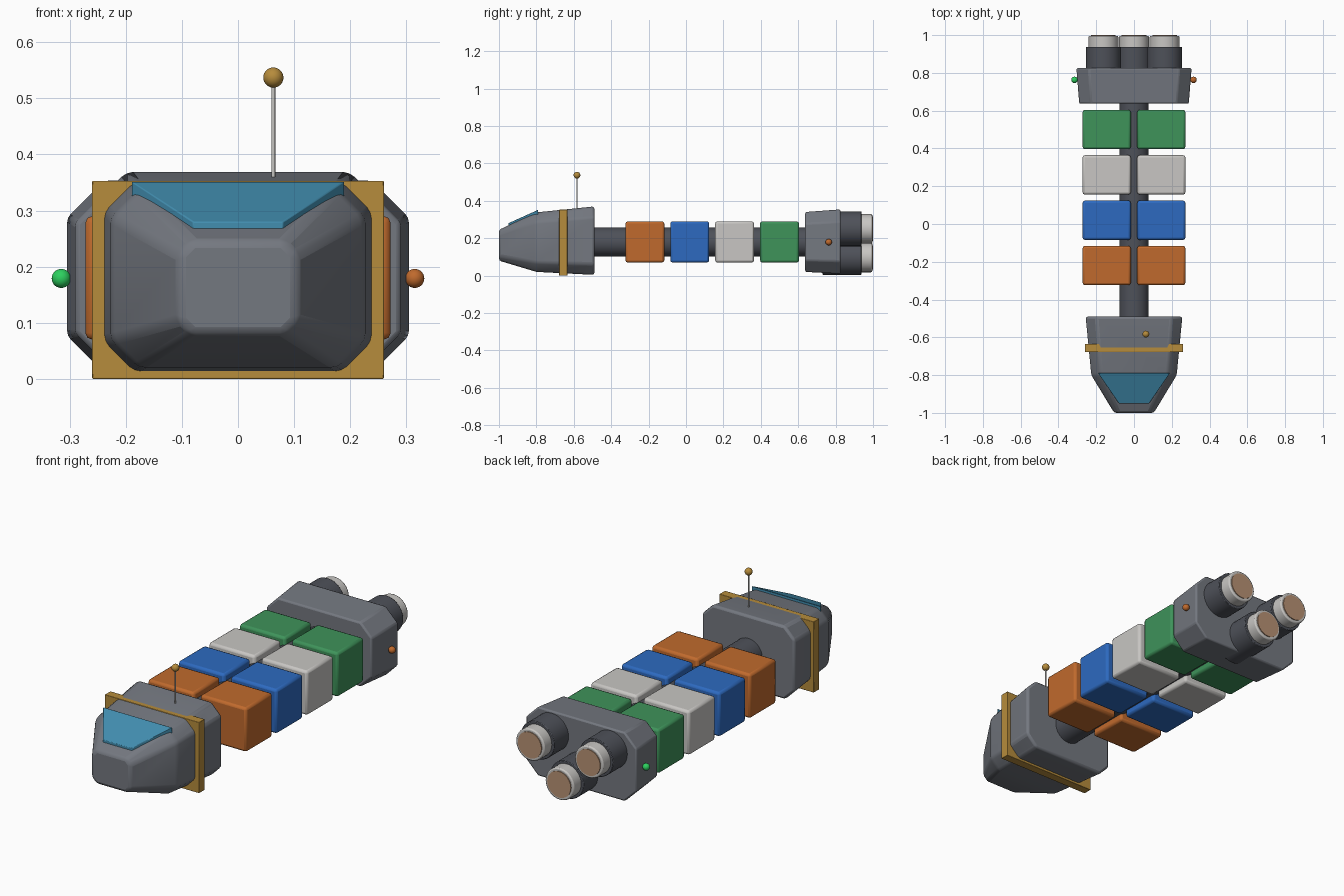
import bpy, bmesh, math
from mathutils import Matrix, Vector

if "Cube" in bpy.data.objects:
    bpy.data.objects.remove(bpy.data.objects["Cube"])


def srgb(r, g, b):
    f = lambda c: c / 12.92 if c <= 0.04045 else ((c + 0.055) / 1.055) ** 2.4
    return (f(r / 255), f(g / 255), f(b / 255), 1)


def material(name, *rgb):
    m = bpy.data.materials.new(name)
    m.diffuse_color = srgb(*rgb)
    m.use_nodes = True
    m.node_tree.nodes["Principled BSDF"].inputs["Base Color"].default_value = m.diffuse_color
    return m


HULL = material("hull grey", 116, 120, 128)
DARK = material("dark metal", 78, 81, 89)
ORANGE = material("orange", 192, 106, 45)
BLUE = material("blue", 45, 106, 192)
WHITE = material("off white", 200, 198, 195)
GREEN = material("green", 62, 147, 90)
GOLD = material("gold", 182, 140, 60)
GLASS = material("canopy blue", 66, 142, 176)
LAMP = material("bright green", 45, 208, 95)
GLOW = material("nozzle tan", 184, 146, 116)


def finish(name, bm, mat, bevel=0, segments=2):
    bmesh.ops.recalc_face_normals(bm, faces=bm.faces)
    me = bpy.data.meshes.new(name)
    bm.to_mesh(me)
    bm.free()
    me.materials.append(mat)
    ob = bpy.data.objects.new(name, me)
    bpy.context.collection.objects.link(ob)
    bpy.context.view_layer.objects.active = ob
    ob.select_set(True)
    bpy.ops.object.shade_smooth_by_angle(angle=math.radians(35))
    ob.select_set(False)
    if bevel:
        b = ob.modifiers.new("Bevel", 'BEVEL')
        b.width, b.segments = bevel, segments
        b.limit_method, b.angle_limit = 'ANGLE', math.radians(15)
    return ob


def loft(name, rings, mat, bevel=0):
    """Skin a list of point rings and cap both ends."""
    bm = bmesh.new()
    vs = [[bm.verts.new(p) for p in r] for r in rings]
    n = len(vs[0])
    for a, b in zip(vs, vs[1:]):
        for i in range(n):
            bm.faces.new((a[i], a[(i + 1) % n], b[(i + 1) % n], b[i]))
    bm.faces.new(vs[0])
    bm.faces.new(vs[-1])
    return finish(name, bm, mat, bevel)


def octagon(y, w, z0, z1, c):
    return [(w, y, z0 + c), (w, y, z1 - c), (w - c, y, z1), (c - w, y, z1),
            (-w, y, z1 - c), (-w, y, z0 + c), (c - w, y, z0), (w - c, y, z0)]


def box(name, x, y, z, mat, bevel=0):
    bm = bmesh.new()
    lo, hi = Vector((x[0], y[0], z[0])), Vector((x[1], y[1], z[1]))
    bmesh.ops.create_cube(bm, size=1, matrix=Matrix.Translation((lo + hi) / 2)
                          @ Matrix.Diagonal((*(hi - lo), 1)))
    return finish(name, bm, mat, bevel)


def rod(name, start, end, r, mat, bevel=0, sides=32):
    a, b = Vector(start), Vector(end)
    rot = (b - a).to_track_quat('Z', 'Y').to_matrix().to_4x4()
    bm = bmesh.new()
    bmesh.ops.create_cone(bm, cap_ends=True, segments=sides, radius1=r, radius2=r,
                          depth=(b - a).length, matrix=Matrix.Translation((a + b) / 2) @ rot)
    return finish(name, bm, mat, bevel)


def ball(name, pos, r, mat):
    bm = bmesh.new()
    bmesh.ops.create_uvsphere(bm, u_segments=24, v_segments=14, radius=r,
                              matrix=Matrix.Translation(pos))
    return finish(name, bm, mat)


# Command section: tapered octagonal hull with collar and canopy
loft("command_hull", [octagon(-1.0, 0.105, 0.08, 0.245, 0.024),
                      octagon(-0.8, 0.226, 0.02, 0.338, 0.05),
                      octagon(-0.49, 0.256, 0.004, 0.37, 0.056)], HULL, 0.012)
box("gold_collar", (-0.26, 0.26), (-0.678, -0.634), (0, 0.353), GOLD, 0.002)
loft("canopy", [[(-0.08, -0.95, 0.262), (0.08, -0.95, 0.262),
                 (0.08, -0.95, 0.28), (-0.08, -0.95, 0.28)],
                [(-0.19, -0.79, 0.32), (0.19, -0.79, 0.32),
                 (0.19, -0.79, 0.352), (-0.19, -0.79, 0.352)]], GLASS, 0.002)

# Antenna
rod("antenna_mast", (0.063, -0.583, 0.35), (0.063, -0.583, 0.53), 0.0035, WHITE, sides=12)
ball("antenna_tip", (0.063, -0.583, 0.537), 0.018, GOLD)

# Spine and paired cargo containers
rod("spine", (0, -0.52, 0.179), (0, 0.66, 0.179), 0.078, DARK)
for i, mat in enumerate((ORANGE, BLUE, WHITE, GREEN)):
    y = -0.22 + 0.24 * i
    for side, x in (("left", (-0.272, -0.017)), ("right", (0.017, 0.272))):
        box(f"container_{i + 1}_{side}", x, (y - 0.104, y + 0.104), (0.07, 0.29), mat, 0.012)

# Engine block with side lamps
loft("engine_block", [octagon(0.637, 0.29, 0.02, 0.34, 0.062),
                      octagon(0.826, 0.305, 0.01, 0.354, 0.066)], HULL, 0.008)
ball("left_lamp", (-0.315, 0.763, 0.179), 0.017, LAMP)
ball("right_lamp", (0.315, 0.763, 0.179), 0.017, ORANGE)

# Three engines: two above, one below
for name, x, z in (("left", -0.162, 0.25), ("right", 0.162, 0.25), ("lower", 0, 0.097)):
    rod(f"{name}_engine", (x, 0.73, z), (x, 0.938, z), 0.093, DARK, 0.003)
    rod(f"{name}_nozzle", (x, 0.92, z), (x, 0.996, z), 0.079, WHITE, 0.006)
    rod(f"{name}_nozzle_glow", (x, 0.99, z), (x, 1.0, z), 0.065, GLOW)
